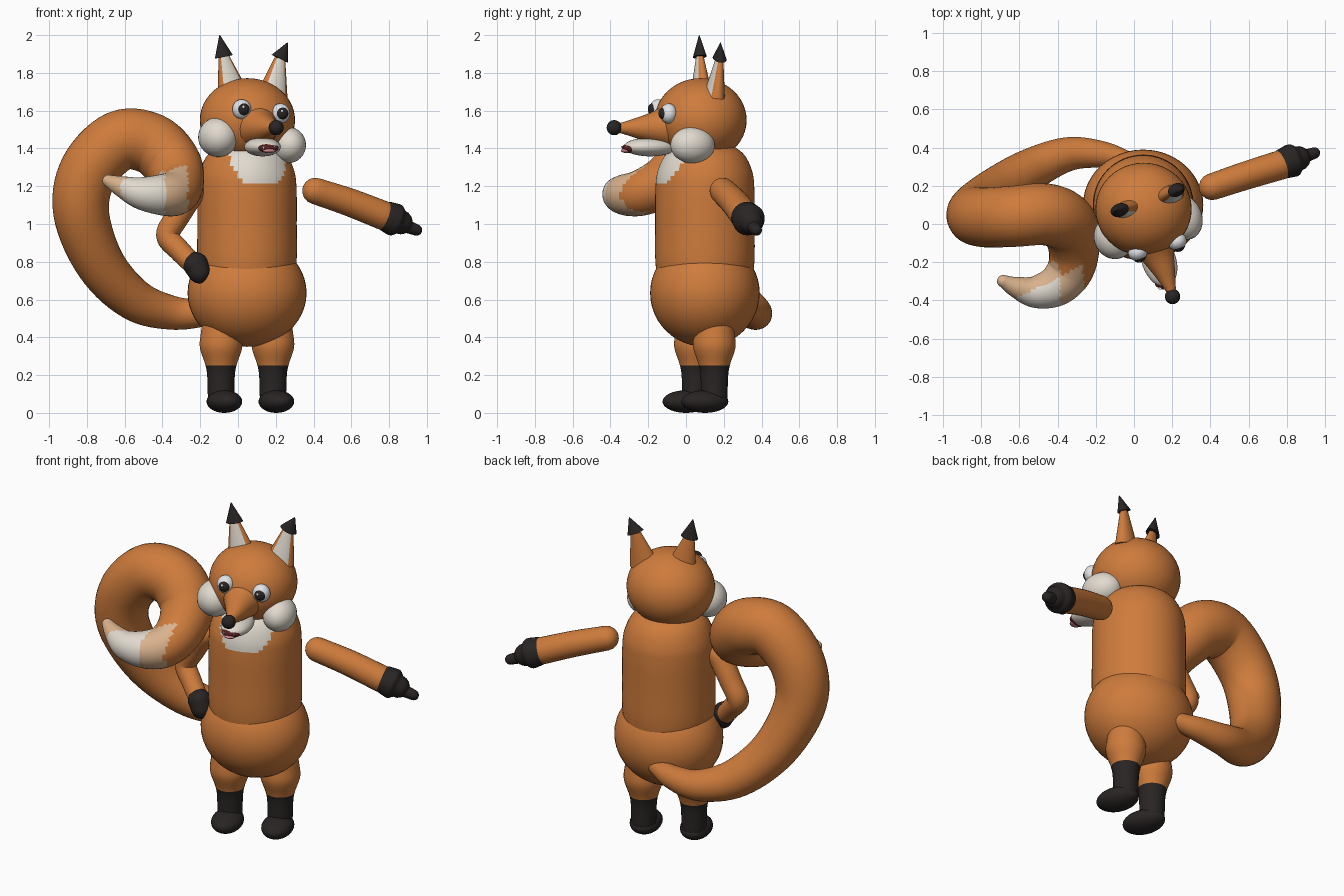
import bpy, bmesh, math
from mathutils import Vector, Matrix

if "Cube" in bpy.data.objects:
    bpy.data.objects.remove(bpy.data.objects["Cube"])

YAW = math.radians(19)                       # whole figure is turned slightly
FRONT = Vector((math.sin(YAW), -math.cos(YAW), 0))
SIDE = Vector((math.cos(YAW), math.sin(YAW), 0))


def mat(name, *rgb):
    m = bpy.data.materials.new(name)
    m.diffuse_color = (*rgb, 1)
    m.use_nodes = True
    m.node_tree.nodes["Principled BSDF"].inputs["Base Color"].default_value = m.diffuse_color
    return m


ORANGE = mat("orange_fur", 0.62, 0.20, 0.045)
DARK = mat("dark_fur", 0.022, 0.018, 0.017)
CREAM = mat("cream_fur", 0.75, 0.70, 0.62)
TAN = mat("tan_fur", 0.70, 0.45, 0.27)
WHITE = mat("eye_white", 0.75, 0.77, 0.8)
MAROON = mat("mouth_dark", 0.10, 0.015, 0.015)
PINK = mat("tongue_pink", 0.65, 0.25, 0.28)


def finish(name, bm, mats, paint=None):
    bmesh.ops.recalc_face_normals(bm, faces=bm.faces)
    bm.normal_update()
    for f in bm.faces:
        f.smooth = True
        if paint:
            f.material_index = int(paint(f.calc_center_median(), f.normal))
    me = bpy.data.meshes.new(name)
    bm.to_mesh(me)
    bm.free()
    for m in mats:
        me.materials.append(m)
    me.set_sharp_from_angle(angle=math.radians(50))
    ob = bpy.data.objects.new(name, me)
    bpy.context.collection.objects.link(ob)
    return ob


def ball(name, loc, scale, m, yaw=YAW, seg=32):
    bm = bmesh.new()
    bmesh.ops.create_uvsphere(bm, u_segments=seg, v_segments=seg // 2, radius=1)
    bm.transform(Matrix.Translation(loc) @ Matrix.Rotation(yaw, 4, 'Z') @ Matrix.Diagonal((*scale, 1)))
    return finish(name, bm, [m])


def cone(name, a, b, ra, rb, flat, mats, paint=None):
    """Flattened cone from a to b, its wide side along the body's left-right axis."""
    a, b = Vector(a), Vector(b)
    z = (b - a).normalized()
    x = (SIDE - z * SIDE.dot(z)).normalized()
    y = z.cross(x)
    bm = bmesh.new()
    bmesh.ops.create_cone(bm, cap_ends=True, segments=24, radius1=ra, radius2=rb, depth=(b - a).length)
    rot = Matrix((x, y, z)).transposed().to_4x4()
    bm.transform(Matrix.Translation((a + b) / 2) @ rot @ Matrix.Diagonal((1, flat, 1, 1)))
    return finish(name, bm, mats, paint)


def spline(pts, steps):
    pts = [Vector(p) for p in pts]
    ext = [2 * pts[0] - pts[1]] + pts + [2 * pts[-1] - pts[-2]]
    out = []
    for p0, p1, p2, p3 in zip(ext, ext[1:], ext[2:], ext[3:]):
        for i in range(steps):
            t = i / steps
            out.append(0.5 * (2 * p1 + (p2 - p0) * t + (2 * p0 - 5 * p1 + 4 * p2 - p3) * t * t
                              + (3 * p1 - p0 - 3 * p2 + p3) * t ** 3))
    return out + [pts[-1]]


def tube(name, pts, mats, paint=None, sides=28, steps=7):
    """Round-ended tube through (x, y, z, radius) points."""
    path = spline(pts, steps)
    pos = [p.to_3d() for p in path]
    tan = [(pos[min(i + 1, len(pos) - 1)] - pos[max(i - 1, 0)]).normalized() for i in range(len(pos))]
    rings = [(p, t, q[3]) for p, t, q in zip(pos, tan, path)]
    arc = [math.radians(d) for d in (20, 40, 60, 75, 87)]
    (p, t, r), (pe, te, re) = rings[0], rings[-1]
    head = [(p - t * r * math.sin(a), t, r * math.cos(a)) for a in reversed(arc)]
    tail = [(pe + te * re * math.sin(a), te, re * math.cos(a)) for a in arc]
    bm = bmesh.new()
    u, prev, loops = t.orthogonal().normalized(), t, []
    for p, t, r in head + rings + tail:
        u = prev.rotation_difference(t) @ u
        u = (u - t * u.dot(t)).normalized()
        v, prev = t.cross(u), t
        loops.append([bm.verts.new(p + r * (u * math.cos(k) + v * math.sin(k)))
                      for k in (2 * math.pi * i / sides for i in range(sides))])
    for a, b in zip(loops, loops[1:]):
        for i in range(sides):
            j = (i + 1) % sides
            bm.faces.new((a[i], a[j], b[j], b[i]))
    bm.faces.new(loops[0])
    bm.faces.new(loops[-1])
    return finish(name, bm, mats, paint)


# Body with a cream bib
CX, CY = 0.048, 0.10
ball("belly", (CX, CY, 0.635), (0.315, 0.29, 0.285), ORANGE, 0, 48)
tube("torso", [(CX, CY, z, r) for z, r in
               ((0.65, 0.24), (0.8, 0.262), (1.0, 0.263), (1.18, 0.262), (1.28, 0.25), (1.37, 0.205), (1.43, 0.12))],
     [ORANGE, CREAM],
     lambda c, n: c.z > 1.22 and (c - Vector((CX, CY, c.z))).normalized().dot(FRONT) > 0.93 - 1.6 * (c.z - 1.22),
     sides=64)

# Legs with dark boots
for side, x, y in (("left", -0.09, 0.05), ("right", 0.185, 0.15)):
    tube(side + "_leg", [(x, y, 0.44, 0.105), (x, y, 0.35, 0.113), (x, y, 0.26, 0.085),
                         (x, y, 0.2, 0.074), (x, y, 0.08, 0.07)],
         [ORANGE, DARK], lambda c, n: c.z < 0.25)
    ball(side + "_foot", (x + 0.018, y - 0.05, 0.06), (0.09, 0.128, 0.06), DARK)

# Pointing arm
tube("right_arm", [(0.41, 0.195, 1.175, 0.07), (0.59, 0.255, 1.115, 0.074), (0.77, 0.31, 1.045, 0.077)], [ORANGE])
tube("right_hand", [(0.80, 0.322, 1.035, 0.083), (0.835, 0.335, 1.02, 0.086), (0.86, 0.343, 1.01, 0.065)], [DARK])
tube("right_finger", [(0.86, 0.343, 1.0, 0.038), (0.945, 0.372, 0.968, 0.03)], [DARK])

# Arm resting on the hip
tube("left_arm", [(-0.24, 0.01, 1.17, 0.068), (-0.32, 0.02, 1.04, 0.064), (-0.372, 0.02, 0.94, 0.062),
                  (-0.31, -0.01, 0.86, 0.058), (-0.23, -0.05, 0.78, 0.055)], [ORANGE])
tube("left_hand", [(-0.225, -0.055, 0.785, 0.067), (-0.205, -0.065, 0.745, 0.06)], [DARK])

# Curled tail, painted cream toward its tip
tube("tail", [(-0.03, 0.33, 0.55, 0.05), (-0.17, 0.365, 0.53, 0.07), (-0.35, 0.365, 0.53, 0.09),
              (-0.55, 0.28, 0.60, 0.112), (-0.73, 0.16, 0.79, 0.13), (-0.83, 0.06, 1.06, 0.148),
              (-0.79, 0.035, 1.28, 0.156), (-0.63, 0.04, 1.44, 0.16), (-0.46, 0.05, 1.425, 0.162),
              (-0.35, 0.0, 1.32, 0.155), (-0.315, -0.12, 1.22, 0.135), (-0.335, -0.24, 1.165, 0.122),
              (-0.41, -0.325, 1.155, 0.108), (-0.52, -0.355, 1.165, 0.085), (-0.62, -0.33, 1.20, 0.055),
              (-0.685, -0.3, 1.228, 0.033)],
     [ORANGE, TAN, CREAM],
     lambda c, n: (c.y < -0.17 and c.z < 1.33) * ((c.x < -0.265 and c.y - 0.5 * c.x < -0.08) + (c.x < -0.39))
     if c.y < -0.2 else 0, sides=36)

# Head, snout and jaw
ball("head", (0.05, 0.078, 1.55), (0.252, 0.243, 0.222), ORANGE, 0, 48)
tube("snout", [(0.09, -0.06, 1.52, 0.135), (0.125, -0.16, 1.51, 0.09), (0.16, -0.25, 1.508, 0.058),
               (0.19, -0.335, 1.508, 0.03)], [ORANGE])
ball("nose", (0.202, -0.38, 1.51), (0.04, 0.04, 0.04), DARK)
ball("jaw", (0.13, -0.19, 1.408), (0.09, 0.145, 0.05), CREAM)
ball("mouth", (0.162, -0.30, 1.402), (0.055, 0.035, 0.026), MAROON)
ball("tongue", (0.165, -0.318, 1.388), (0.035, 0.025, 0.012), PINK)
for i, s in enumerate((-0.03, 0.03)):
    p = Vector((0.164, -0.325, 1.413)) + SIDE * s
    cone(f"tooth_{i}", p, p - Vector((0, 0, 0.022)), 0.009, 0.001, 1, [WHITE])
ball("left_cheek", (-0.105, -0.07, 1.46), (0.105, 0.115, 0.105), CREAM)
ball("right_cheek", (0.262, 0.035, 1.418), (0.095, 0.12, 0.097), CREAM)

# Eyes with pupil and glint
for side, loc in (("left", (0.02, -0.148, 1.607)), ("right", (0.225, -0.092, 1.585))):
    p = Vector(loc)
    ball(side + "_eye", p, (0.051, 0.045, 0.053), WHITE)
    ball(side + "_pupil", p + FRONT * 0.025, (0.034, 0.03, 0.034), DARK)
    ball(side + "_glint", p + FRONT * 0.051 + Vector((-0.008, 0, 0.012)), (0.008, 0.006, 0.008), WHITE, seg=12)

# Ears with cream insides and dark tips
for side, base, neck, tip in (("left", (-0.028, 0.08, 1.69), (-0.075, 0.073, 1.885), (-0.097, 0.07, 2.0)),
                              ("right", (0.182, 0.15, 1.68), (0.222, 0.178, 1.875), (0.262, 0.183, 1.96))):
    cone(side + "_ear", base, neck, 0.085, 0.03, 0.62, [ORANGE, CREAM],
         lambda c, n: n.dot(FRONT) > 0.8)
    cone(side + "_ear_tip", neck, tip, 0.05, 0.002, 0.7, [DARK])
